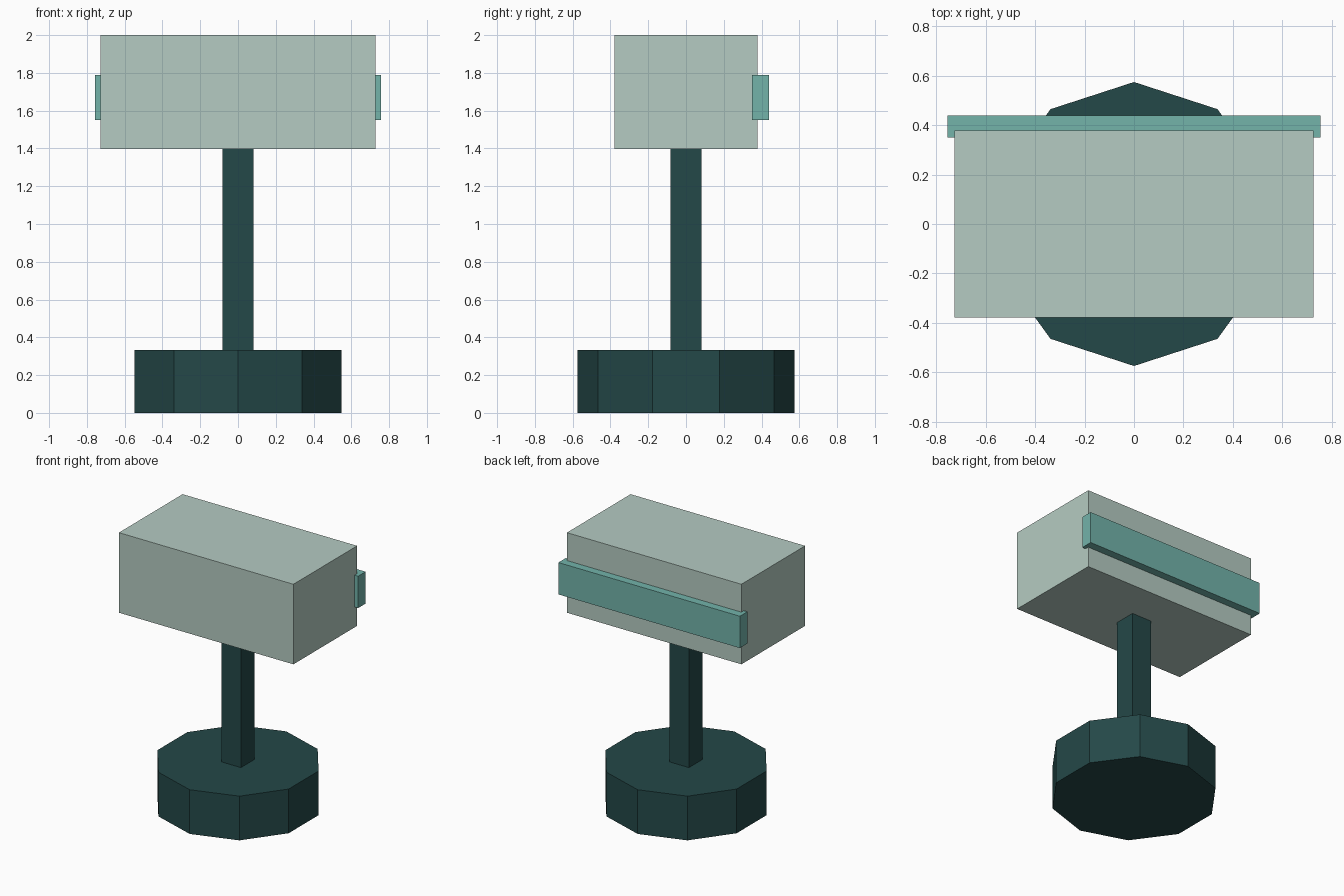
import bpy

if "Cube" in bpy.data.objects:
    bpy.data.objects.remove(bpy.data.objects["Cube"])


def material(name, rgb):
    """Flat material from 0-255 sRGB values."""
    def linear(c):
        c /= 255
        return c / 12.92 if c <= 0.04045 else ((c + 0.055) / 1.055) ** 2.4
    mat = bpy.data.materials.new(name)
    mat.diffuse_color = [linear(c) for c in rgb] + [1.0]
    mat.use_nodes = True
    mat.node_tree.nodes["Principled BSDF"].inputs["Base Color"].default_value = mat.diffuse_color
    return mat


def finish(name, mat):
    obj = bpy.context.object
    obj.name = name
    obj.data.materials.append(mat)
    bpy.ops.object.transform_apply(location=True, rotation=True, scale=True)
    return obj


def box(name, x, y, z, mat):
    """Box given by its (min, max) range on each axis."""
    ranges = (x, y, z)
    bpy.ops.mesh.primitive_cube_add(size=1, location=[(a + b) / 2 for a, b in ranges])
    bpy.context.object.scale = [b - a for a, b in ranges]
    return finish(name, mat)


dark_teal = material("dark teal", (36, 72, 72))
pale_green = material("pale grey green", (181, 203, 194))
teal = material("light teal", (115, 179, 170))

# Ten-sided foot with a corner facing front and back
bpy.ops.mesh.primitive_cylinder_add(vertices=10, radius=0.575, depth=0.333,
                                    location=(0, 0, 0.1665))
finish("base", dark_teal)

# Square post
box("post", (-0.082, 0.082), (-0.082, 0.082), (0.333, 1.397), dark_teal)

# Head block
box("head", (-0.727, 0.727), (-0.379, 0.379), (1.397, 2.0), pale_green)

# Band across the back of the head, overhanging both ends
box("back_band", (-0.756, 0.756), (0.35, 0.439), (1.55, 1.79), teal)
